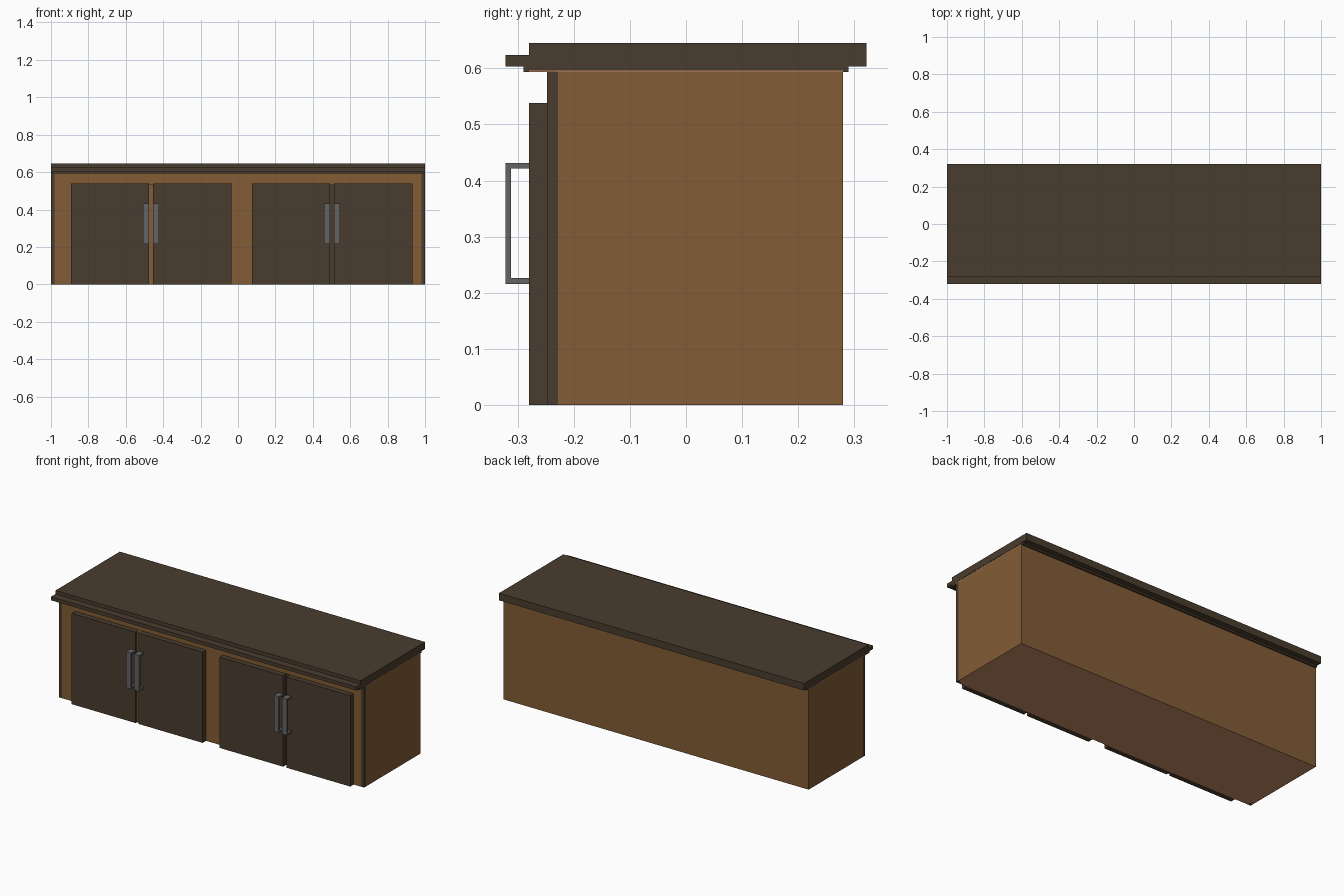
import bpy, bmesh

if "Cube" in bpy.data.objects:
    bpy.data.objects.remove(bpy.data.objects["Cube"])


def srgb(r, g, b):
    return tuple(((c / 255 + 0.055) / 1.055) ** 2.4 for c in (r, g, b)) + (1.0,)


def material(name, rgb):
    m = bpy.data.materials.new(name)
    m.diffuse_color = srgb(*rgb)
    m.use_nodes = True
    m.node_tree.nodes["Principled BSDF"].inputs["Base Color"].default_value = m.diffuse_color
    return m


DARK = material("dark wood", (74, 60, 46))
BROWN = material("brown wood", (130, 93, 54))
TAN = material("tan wood", (198, 141, 102))
GREY = material("grey metal", (98, 99, 98))


def box(name, x, y, z, mat):
    """Axis-aligned box from (min, max) ranges."""
    bm = bmesh.new()
    bmesh.ops.create_cube(bm, size=1)
    for v in bm.verts:
        v.co = [r[0] if c < 0 else r[1] for c, r in zip(v.co, (x, y, z))]
    me = bpy.data.meshes.new(name)
    bm.to_mesh(me)
    bm.free()
    me.materials.append(mat)
    ob = bpy.data.objects.new(name, me)
    bpy.context.collection.objects.link(ob)
    return ob


def handle(name, x0, x1):
    """U-shaped pull: outline in y-z, extruded along x."""
    yo, yi, yd = -0.322, -0.312, -0.28
    z0, z1, t = 0.216, 0.431, 0.01
    prof = [(yd, z0), (yo, z0), (yo, z1), (yd, z1),
            (yd, z1 - t), (yi, z1 - t), (yi, z0 + t), (yd, z0 + t)]
    bm = bmesh.new()
    f = bm.faces.new([bm.verts.new((x0, y, z)) for y, z in prof])
    ext = bmesh.ops.extrude_face_region(bm, geom=[f])["geom"]
    bmesh.ops.translate(bm, vec=(x1 - x0, 0, 0),
                        verts=[g for g in ext if isinstance(g, bmesh.types.BMVert)])
    bmesh.ops.recalc_face_normals(bm, faces=bm.faces)
    me = bpy.data.meshes.new(name)
    bm.to_mesh(me)
    bm.free()
    me.materials.append(GREY)
    bpy.context.collection.objects.link(bpy.data.objects.new(name, me))


# Cabinet body and front panel, with lighter undersides
body = box("body", (-1, 1), (-0.228, 0.28), (0, 0.594), BROWN)
panel = box("front_panel", (-0.98, 0.98), (-0.248, -0.228), (0, 0.594), BROWN)
for ob in (body, panel):
    ob.data.materials.append(TAN)
    for p in ob.data.polygons:
        if p.normal.z < -0.5:
            p.material_index = 1

# Dark corner posts
for side, xs in (("left", (-1, -0.98)), ("right", (0.98, 1))):
    box("corner_post_" + side, xs, (-0.248, -0.228), (0, 0.594), DARK)

# Moulding, thin tan line, countertop and front lip
box("moulding", (-0.999, 0.999), (-0.29, 0.29), (0.593, 0.603), DARK)
box("moulding_line", (-1, 1), (-0.28, 0.28), (0.5935, 0.596), TAN)
box("countertop", (-1, 1), (-0.28, 0.322), (0.603, 0.645), DARK)
box("front_lip", (-1, 1), (-0.322, -0.28), (0.603, 0.624), DARK)

# Two pairs of doors, each with its gap strip and handles
for label, cx, mat, depth in (("left", -0.465, BROWN, -0.268),
                              ("right", 0.503, DARK, -0.252)):
    for i, s in enumerate((-1, 1)):
        dx = sorted((cx + s * 0.0105, cx + s * 0.429))
        hx = sorted((cx + s * 0.0105, cx + s * 0.043))
        box(f"door_{label}_{i}", dx, (-0.28, -0.248), (0, 0.538), DARK)
        handle(f"handle_{label}_{i}", *hx)
    box("gap_strip_" + label, (cx - 0.0105, cx + 0.0105), (depth, -0.248), (0, 0.537), mat)
